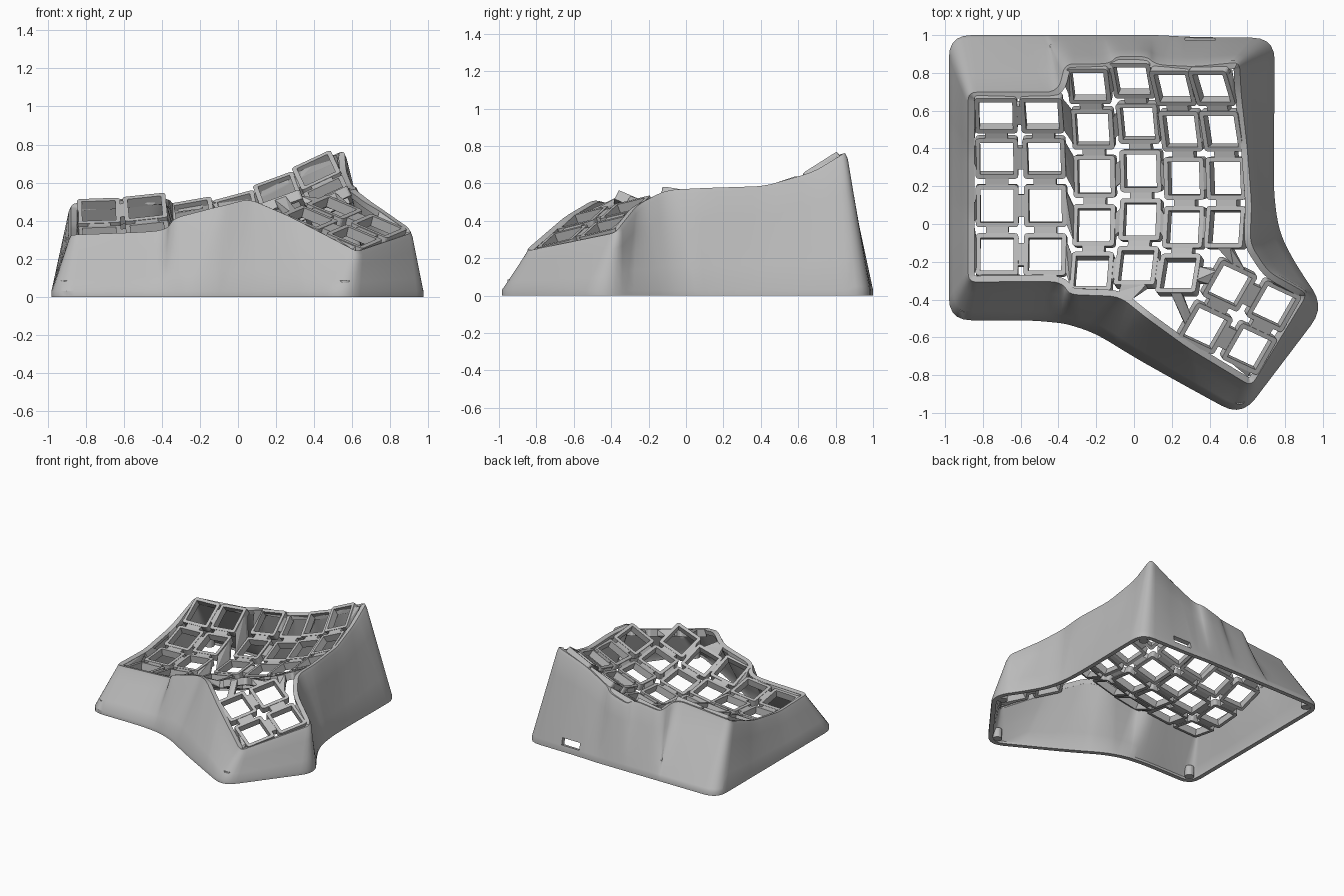
import bpy, bmesh
from math import radians, sin, cos
from mathutils import Vector, Matrix

cube = bpy.data.objects.get("Cube")
if cube:
    bpy.data.objects.remove(cube, do_unlink=True)

grey = bpy.data.materials.new("plain_grey")
grey.use_nodes = True
grey.diffuse_color = (0.5, 0.5, 0.5, 1)
grey.node_tree.nodes["Principled BSDF"].inputs["Base Color"].default_value = (0.5, 0.5, 0.5, 1)


def add_object(name, mesh, matrix=Matrix()):
    obj = bpy.data.objects.new(name, mesh)
    obj.matrix_world = matrix
    bpy.context.collection.objects.link(obj)
    return obj


def finish_mesh(name, bm):
    mesh = bpy.data.meshes.new(name)
    bm.to_mesh(mesh)
    bm.free()
    mesh.materials.append(grey)
    return mesh


def fillet(points, radius, steps=5):
    """Round every corner of a closed polygon with a small quadratic arc."""
    out = []
    for i, p in enumerate(points):
        ends = []
        for q in (points[i - 1], points[(i + 1) % len(points)]):
            ends.append(p.lerp(q, min(0.48, radius / (q - p).length)))
        for s in range(steps + 1):
            t = s / steps
            out.append(ends[0].lerp(p, t).lerp(p.lerp(ends[1], t), t))
    return out


def inset(loop, distance, drop):
    """Move a clockwise loop inward in plan and down by drop."""
    out = []
    for i, p in enumerate(loop):
        t = loop[(i + 1) % len(loop)] - loop[i - 1]
        side = Vector((t.y, -t.x, 0)).normalized()
        out.append(p + side * distance - Vector((0, 0, drop)))
    return out


# Case outline corners: foot x, y, then matching rim x, y, z
OUTLINE = [
    (-.98, 1, -.89, .71, .49), (-.5, 1, -.41, .71, .53), (-.42, 1, -.375, .86, .48),
    (-.2, 1, -.13, .86, .51), (-.12, 1, -.1, .9, .485), (.06, 1, .07, .9, .535),
    (.13, 1, .12, .855, .56), (.3, .99, .32, .845, .665), (.745, .985, .57, .87, .775),
    (.745, .72, .58, .68, .66), (.74, .45, .61, .42, .585), (.74, .15, .635, .1, .575),
    (.77, -.05, .625, -.1, .565), (.86, -.22, .72, -.245, .49), (1.01, -.44, .935, -.365, .34),
    (.57, -1.02, .625, -.875, .235), (.25, -.845, .27, -.66, .42), (0, -.705, .05, -.5, .515),
    (-.2, -.58, -.08, -.395, .48), (-.35, -.53, -.35, -.385, .41), (-.43, -.52, -.385, -.32, .35),
    (-.55, -.51, -.5, -.315, .34), (-.98, -.51, -.89, -.32, .325), (-.98, 0, -.89, .05, .315),
    (-.98, .45, -.89, .38, .37)]
foot = fillet([Vector((p[0], p[1], 0)) for p in OUTLINE], 0.12)
rim = fillet([Vector(p[2:]) for p in OUTLINE], 0.06)

# Case wall: foot lip, sloping side, rounded rim and inner flange
lip = [p + Vector((0, 0, .03)) for p in foot]
shoulder = inset(rim, 0, .025)
flange = inset(rim, .045, .008)
loops = [foot]
loops += [[a.lerp(b, k / 4) for a, b in zip(lip, shoulder)] for k in range(5)]
loops += [inset(rim, .012, 0), flange]
bm = bmesh.new()
rows = [[bm.verts.new(p) for p in loop] for loop in loops]
for low, high in zip(rows, rows[1:]):
    for i in range(len(low)):
        j = (i + 1) % len(low)
        bm.faces.new((low[i], high[i], high[j], low[j]))
bmesh.ops.remove_doubles(bm, verts=bm.verts, dist=0.0005)

# Cable port through the back wall
PORT = ((.27, 0, .05), (.43, 0, .105))
for point in PORT:
    for axis in ((1, 0, 0), (0, 0, 1)):
        back = [f for f in bm.faces if f.calc_center_median().y > .9 and f.calc_center_median().z < .3]
        geom = set(back) | {e for f in back for e in f.edges} | {v for f in back for v in f.verts}
        bmesh.ops.bisect_plane(bm, geom=list(geom), plane_co=point, plane_no=axis, dist=0.0001)


def in_port(face):
    c = face.calc_center_median()
    return c.y > .9 and PORT[0][0] < c.x < PORT[1][0] and PORT[0][2] < c.z < PORT[1][2]


bmesh.ops.delete(bm, geom=[f for f in bm.faces if in_port(f)], context="FACES")
wall = add_object("case_wall", finish_mesh("case_wall", bm))
shell = wall.modifiers.new("thickness", "SOLIDIFY")
shell.thickness = 0.035
shell.offset = -1
bpy.context.view_layer.objects.active = wall
wall.select_set(True)
bpy.ops.object.modifier_apply(modifier=shell.name)
bpy.ops.object.shade_smooth_by_angle(angle=radians(35))
wall.select_set(False)

# Key socket: a square ring with rounded outer corners
HALF, HOLE, THICK = 0.113, 0.088, 0.055
bm = bmesh.new()
corners = [(1, 1), (-1, 1), (-1, -1), (1, -1)]
ring = [[bm.verts.new((x * s, y * s, z)) for x, y in corners]
        for s, z in ((HALF, 0), (HOLE, 0), (HOLE, -THICK), (HALF, -THICK))]
for k in range(4):
    a, b = ring[k], ring[(k + 1) % 4]
    for i in range(4):
        j = (i + 1) % 4
        bm.faces.new((a[i], a[j], b[j], b[i]))
bmesh.ops.recalc_face_normals(bm, faces=bm.faces)
posts = [e for e in bm.edges if all(abs(v.co.x) > HOLE + .01 for v in e.verts)
         and abs(e.verts[0].co.z - e.verts[1].co.z) > .01]
bmesh.ops.bevel(bm, geom=posts, offset=0.018, segments=3, affect="EDGES", profile=0.5)
socket_mesh = finish_mesh("key_socket", bm)

# Key layout: each column is an arc, rolled more toward the right
# x, y, z, roll, number of keys
COLUMNS = [(-.725, .01, .275, 2, 4), (-.47, .01, .295, 6, 4), (-.21, .165, .27, 10, 5),
           (.035, .195, .3, 15, 5), (.265, .155, .395, 20, 5), (.485, .155, .505, 25, 4)]
ARC = 0.98
keys = {}
for c, (x, y, z, roll, count) in enumerate(COLUMNS):
    frame = Matrix.Translation((x, y, z)) @ Matrix.Rotation(radians(-roll), 4, "Y")
    for r in range(count):
        a = radians(35 - 15 * r)
        seat = Matrix.Translation((0, ARC * sin(a), ARC * (1 - cos(a))))
        keys[c, r] = frame @ seat @ Matrix.Rotation(a, 4, "X")

# Thumb cluster: two by two keys on one sloping plane
normal = Vector((.248, -.387, 1)).normalized()
across = Vector((.9, -.42, -.386)).normalized()
along = normal.cross(across)
turn = Matrix((across, along, normal)).transposed().to_4x4()
thumb = Matrix.Translation((.56, -.495, .395)) @ turn
for c in range(2):
    for r in range(2):
        keys["thumb", c, r] = thumb @ Matrix.Translation((.276 * c - .138, .133 - .266 * r, 0))
for key, matrix in keys.items():
    add_object("key_socket_" + "_".join(map(str, key)), socket_mesh, matrix)

# Webs joining the sockets to each other and to the rim
EAST, NORTH, WEST, SOUTH = range(4)
webs = bmesh.new()
used = set()


def edge_points(key, side, width):
    m = keys[key] @ Matrix.Rotation(radians(90 * side), 4, "Z")
    return [m @ Vector((HALF - .006, s * width, z)) for s in (-1, 1) for z in (-.003, .003 - THICK)]


def hull(points):
    bmesh.ops.convex_hull(webs, input=[webs.verts.new(p) for p in points])


def link(a, side_a, b, side_b, width=.06):
    if a in keys and b in keys:
        hull(edge_points(a, side_a, width) + edge_points(b, side_b, width))
        used.update({(a, side_a), (b, side_b)})


for c in range(6):
    for r in range(5):
        link((c, r), SOUTH, (c, r + 1), NORTH)
        if c == 1:
            link((c, r), EAST, (c + 1, r + 1), WEST, .085)
        else:
            link((c, r), EAST, (c + 1, r), WEST)
for k in range(2):
    link(("thumb", 0, k), EAST, ("thumb", 1, k), WEST)
    link(("thumb", k, 0), SOUTH, ("thumb", k, 1), NORTH)
link((5, 3), SOUTH, ("thumb", 0, 0), NORTH, .04)
link((4, 4), EAST, ("thumb", 0, 0), WEST, .04)
link((4, 4), SOUTH, ("thumb", 0, 1), WEST, .03)

for key in keys:
    for side in range(4):
        if (key, side) in used:
            continue
        pts = edge_points(key, side, .07)
        near = [min(flange, key=lambda q: (q - p).length) for p in (pts[0], pts[2])]
        if max((near[0] - pts[0]).length, (near[1] - pts[2]).length) < .15:
            hull(pts + [q - Vector((0, 0, d)) for q in near for d in (.002, .033)])
bmesh.ops.delete(webs, geom=[v for v in webs.verts if not v.link_faces], context="VERTS")
add_object("socket_webs", finish_mesh("socket_webs", webs))

# Screw posts inside the foot corners
for x, y in ((-.9, .92), (.66, .9), (.9, -.45), (.56, -.92), (-.9, -.43)):
    bm = bmesh.new()
    bmesh.ops.create_cone(bm, cap_ends=True, segments=20, radius1=.035, radius2=.035, depth=.08,
                          matrix=Matrix.Translation((x, y, .045)))
    add_object("screw_post", finish_mesh("screw_post", bm))
